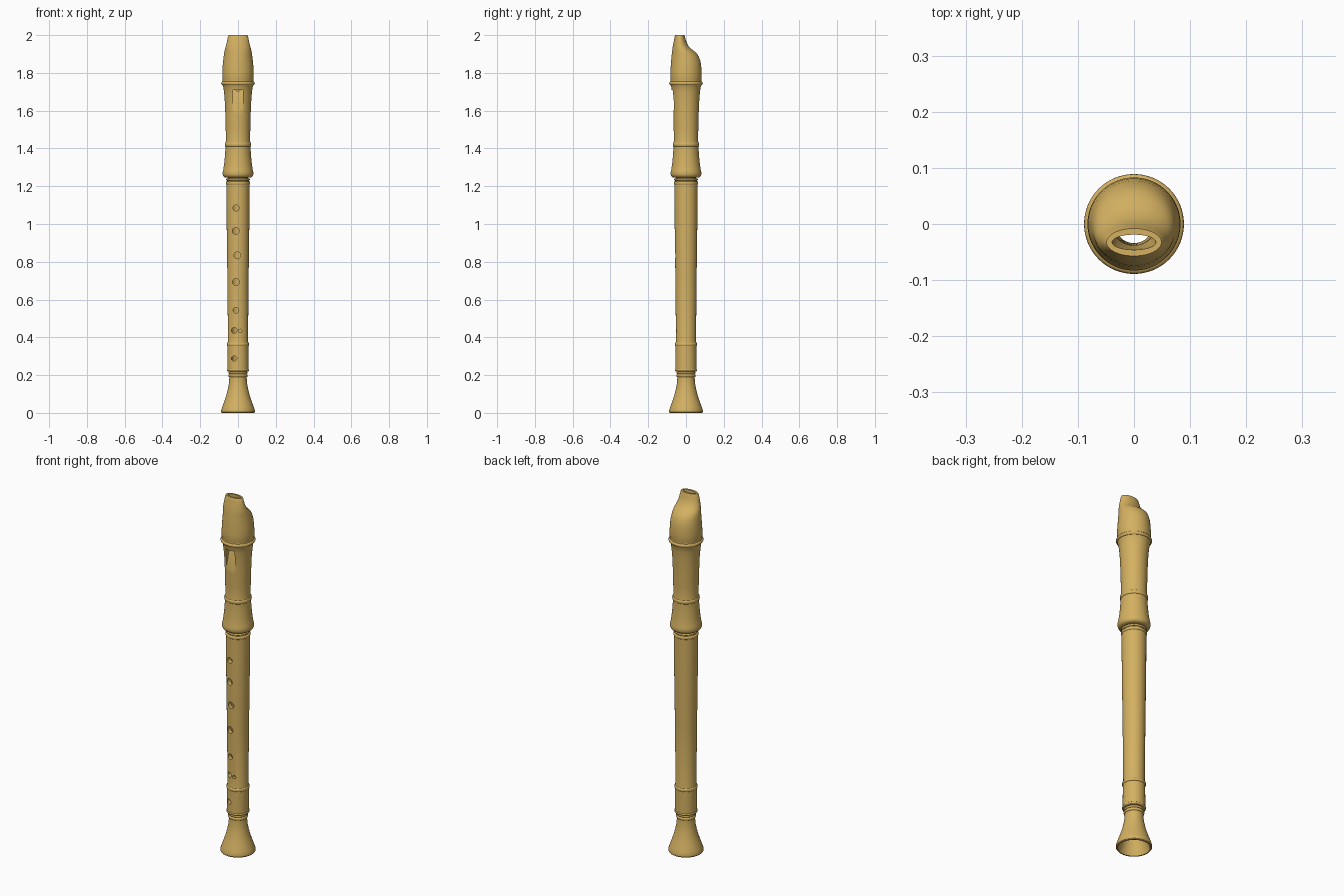
import bpy, bmesh, math

if "Cube" in bpy.data.objects:
    bpy.data.objects.remove(bpy.data.objects["Cube"])

SEG = 64
wood = bpy.data.materials.new("golden wood")
wood.diffuse_color = (0.66, 0.44, 0.12, 1)
wood.use_nodes = True
wood.node_tree.nodes["Principled BSDF"].inputs["Base Color"].default_value = wood.diffuse_color


def finish(name, bm):
    bmesh.ops.recalc_face_normals(bm, faces=bm.faces)
    me = bpy.data.meshes.new(name)
    bm.to_mesh(me)
    bm.free()
    ob = bpy.data.objects.new(name, me)
    bpy.context.collection.objects.link(ob)
    me.materials.append(wood)
    return ob


def tube(name, rings):
    """Closed loop of elliptical rings (z, half width, y front, y back)."""
    bm = bmesh.new()
    loops = []
    for z, rx, yf, yb in rings:
        cy, ry = (yf + yb) / 2, (yb - yf) / 2
        loops.append([bm.verts.new((rx * math.cos(2 * math.pi * i / SEG),
                                    cy + ry * math.sin(2 * math.pi * i / SEG), z))
                      for i in range(SEG)])
    for k, a in enumerate(loops):
        b = loops[(k + 1) % len(loops)]
        for i in range(SEG):
            j = (i + 1) % SEG
            bm.faces.new((a[i], a[j], b[j], b[i]))
    return finish(name, bm)


def turned(points):
    return [(z, r, -r, r) for z, r in points]


def bead(z, r, h, bulge):
    """Half-round ring on a profile."""
    return [(z - h * math.cos(t), r + bulge * math.sin(t))
            for t in [math.pi * i / 6 for i in range(7)]]


def cut(target, cutter):
    m = target.modifiers.new("cut", 'BOOLEAN')
    m.operation, m.solver, m.object = 'DIFFERENCE', 'EXACT', cutter
    bpy.context.view_layer.objects.active = target
    bpy.ops.object.modifier_apply(modifier=m.name)
    bpy.data.objects.remove(cutter)


# Flared foot with hollow bell
foot = tube("foot", turned(
    [(0, .086), (.004, .089), (.014, .089), (.03, .084), (.06, .073), (.09, .063),
     (.12, .055), (.15, .049), (.185, .046)]
    + bead(.197, .046, .008, .005) + bead(.212, .046, .006, .005)
    + [(.225, .044), (.225, .034), (.18, .035), (.12, .043), (.06, .061), (0, .080)]))

# Middle joint with bead rings
body = tube("body", turned(
    [(.218, .05), (.22, .057)] + bead(.226, .056, .005, .003) + [(.235, .056), (.345, .055)]
    + bead(.362, .055, .009, .004) + [(.38, .053), (.7, .056), (1.0, .06), (1.2, .061)]
    + bead(1.217, .061, .008, .003) + [(1.226, .057), (1.23, .057)]
    + bead(1.236, .06, .005, .003) + [(1.243, .052), (1.26, .052), (1.26, .038), (.218, .034)]))

# Finger holes: x, z, radius
holes = [(-.01, 1.085, .016), (-.012, .963, .018), (-.004, .834, .018), (-.011, .693, .018),
         (-.011, .543, .015), (-.02, .437, .015), (.012, .434, .009),
         (-.02, .288, .014), (.012, .288, .009)]
bm = bmesh.new()
for x, z, r in holes:
    res = bmesh.ops.create_cone(bm, cap_ends=True, segments=24, radius1=r, radius2=r, depth=.1)
    for v in res["verts"]:
        px, py, pz = v.co
        v.co = (x + px, -.06 + pz, z + py)
cut(body, finish("hole_cutter", bm))

# Head joint: turned lower part, then a beak whose back is scooped away
outer = turned(
    [(1.245, .06), (1.247, .07), (1.252, .077), (1.262, .081), (1.275, .081), (1.287, .078),
     (1.32, .073), (1.36, .069), (1.405, .066)]
    + bead(1.42, .066, .01, .004)
    + [(1.44, .064), (1.5, .065), (1.58, .067), (1.65, .070), (1.70, .074), (1.73, .079)]
    + bead(1.745, .082, .009, .007) + [(1.758, .081), (1.765, .083), (1.80, .083)])
beak = [(1.83, .082, -.081, .081), (1.86, .079, -.079, .077), (1.885, .076, -.077, .068),
        (1.90, .074, -.075, .059), (1.912, .072, -.074, .047), (1.925, .069, -.072, .030),
        (1.94, .065, -.070, .015), (1.96, .060, -.066, .004), (1.98, .056, -.062, -.003),
        (1.995, .052, -.059, -.006), (2.0, .049, -.057, -.008)]
inner = [(2.0, .039, -.046, -.019), (1.95, .038, -.045, -.017), (1.9, .037, -.044, -.005),
         (1.84, .038, -.038, .03)] + turned([(1.78, .038), (1.262, .038), (1.262, .054), (1.245, .054)])
head = tube("head", outer + beak + inner)

# Sloping window cut in the front of the head
bm = bmesh.new()
profile = [(-.13, 1.71), (-.036, 1.71), (-.071, 1.58), (-.13, 1.58)]
f = bm.faces.new([bm.verts.new((-.027, y, z)) for y, z in profile])
ext = bmesh.ops.extrude_face_region(bm, geom=[f])
bmesh.ops.translate(bm, vec=(.054, 0, 0),
                    verts=[g for g in ext["geom"] if isinstance(g, bmesh.types.BMVert)])
cut(head, finish("window_cutter", bm))

# Smooth shading with sharp rims
for ob in (foot, body, head):
    bpy.ops.object.select_all(action='DESELECT')
    ob.select_set(True)
    bpy.context.view_layer.objects.active = ob
    bpy.ops.object.shade_smooth_by_angle(angle=math.radians(35))
